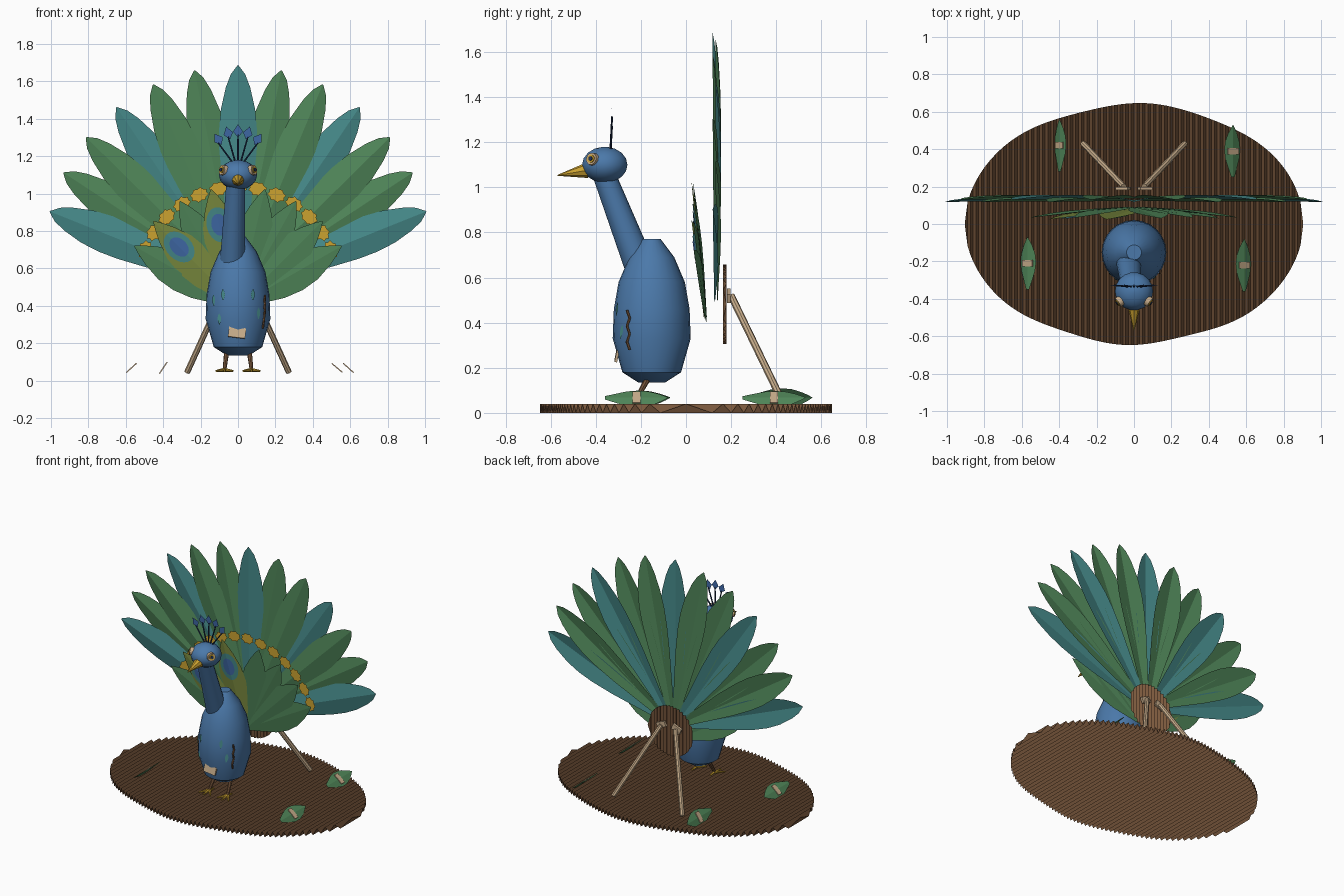
import bpy, bmesh, math
from mathutils import Vector

if "Cube" in bpy.data.objects:
    bpy.data.objects.remove(bpy.data.objects["Cube"])

def mat(name, r, g, b):
    m = bpy.data.materials.new(name)
    m.diffuse_color = (r, g, b, 1)
    m.use_nodes = True
    m.node_tree.nodes["Principled BSDF"].inputs["Base Color"].default_value = m.diffuse_color
    return m

BLUE = mat("peacock blue", 0.07, 0.19, 0.40)
GREEN = mat("leaf green", 0.08, 0.24, 0.10)
TEAL = mat("teal", 0.06, 0.25, 0.25)
BROWN = mat("cardboard brown", 0.19, 0.095, 0.045)
TAN = mat("tan", 0.58, 0.42, 0.26)
GOLD = mat("gold", 0.60, 0.36, 0.03)
OLIVE = mat("olive", 0.20, 0.26, 0.05)
NAVY = mat("navy", 0.012, 0.03, 0.09)
SPOT = mat("spot blue", 0.05, 0.14, 0.38)

def make(name, verts, faces, m, smooth=False):
    me = bpy.data.meshes.new(name)
    me.from_pydata([tuple(v) for v in verts], [], faces)
    me.materials.append(m)
    bm = bmesh.new()
    bm.from_mesh(me)
    bmesh.ops.recalc_face_normals(bm, faces=bm.faces)
    bm.to_mesh(me)
    bm.free()
    for p in me.polygons:
        p.use_smooth = smooth
    ob = bpy.data.objects.new(name, me)
    bpy.context.collection.objects.link(ob)
    return ob

def lathe(name, rings, m, sides=24):
    """Capped tube through (centre, radius, axis u, axis v) rings."""
    verts, faces = [], []
    for c, r, u, v in rings:
        for i in range(sides):
            a = 2 * math.pi * i / sides
            verts.append(Vector(c) + u * (r * math.cos(a)) + v * (r * math.sin(a)))
    for k in range(len(rings) - 1):
        for i in range(sides):
            j = (i + 1) % sides
            faces.append((k*sides + i, k*sides + j, (k+1)*sides + j, (k+1)*sides + i))
    faces.append(tuple(range(sides)))
    faces.append(tuple((len(rings) - 1) * sides + i for i in range(sides)))
    ob = make(name, verts, faces, m, True)
    bpy.ops.object.select_all(action='DESELECT')
    ob.select_set(True)
    bpy.context.view_layer.objects.active = ob
    bpy.ops.object.shade_smooth_by_angle(angle=math.radians(40))
    return ob

def rod(name, a, b, r1, r2, m, sides=12):
    a, b = Vector(a), Vector(b)
    d = (b - a).normalized()
    u = d.orthogonal().normalized()
    v = d.cross(u)
    return lathe(name, [(a, r1, u, v), (b, r2, u, v)], m, sides)

def box(name, c, size, m, rot=(0, 0, 0)):
    v = [(x*size[0]/2, y*size[1]/2, z*size[2]/2) for x in (-1, 1) for y in (-1, 1) for z in (-1, 1)]
    f = [(0, 1, 3, 2), (4, 6, 7, 5), (0, 4, 5, 1), (2, 3, 7, 6), (0, 2, 6, 4), (1, 5, 7, 3)]
    ob = make(name, v, f, m)
    ob.location, ob.rotation_euler = c, rot
    return ob

def feather(name, r0, length, width, prof, ang, cz, y0, lean, slope, m):
    """Folded blade fanned by ang about (0, cz); the rib stands forward."""
    verts, faces = [], []
    for t, w in prof:
        r = r0 + t * length
        for s in (-1, 0, 1):
            u = s * w * width
            verts.append((math.sin(ang)*r + math.cos(ang)*u,
                          y0 - lean*r + slope*abs(u),
                          cz + math.cos(ang)*r - math.sin(ang)*u))
    for k in range(len(prof) - 1):
        for s in (0, 1):
            faces.append((3*k + s, 3*k + s + 1, 3*k + s + 4, 3*k + s + 3))
    return make(name, verts, faces, m)

LONG = [(0, .15), (.2, .45), (.45, .83), (.6, .98), (.7, 1), (.8, .9), (.9, .64), (.96, .38), (1, .03)]
LEAF = [(0, .2), (.15, .5), (.35, .88), (.52, 1), (.68, .9), (.83, .58), (.93, .28), (1, .02)]
OVAL = [(.5 - .5*math.cos(math.pi*i/10), max(.01, math.sin(math.pi*i/10))) for i in range(11)]
DIAMOND = [(0, .02), (.45, 1), (1, .02)]

def corrugated(name, rx, ry, step, h, wob):
    """Zigzag cardboard sheet with a wavy oval outline, flutes along y."""
    n = int(rx / step)
    verts, faces = [], []
    for i in range(-n, n + 1):
        x = rx * i / n
        y = ry * math.sqrt(max(0, 1 - (x/rx)**2))
        z = h if i % 2 else 0
        verts += [(x, -y*(1 + wob*math.sin(9*x + 2)), z), (x, y*(1 + wob*math.sin(8*x + 1)), z)]
    for k in range(2 * n):
        faces.append((2*k, 2*k + 2, 2*k + 3, 2*k + 1))
    return make(name, verts, faces, BROWN)

# Cardboard base and the disc holding the tail
corrugated("base", .905, .638, .0148, .04, .015)
hub = corrugated("tail_disc", .177, .177, .0125, .015, 0)
hub.rotation_euler = (math.pi/2, 0, 0)
hub.location = (0, .18, .482)

# Body, neck, head, beak
X, Y = Vector((1, 0, 0)), Vector((0, 1, 0))
prof = [(.06, .135), (.13, .18), (.173, .33), (.168, .46), (.147, .58), (.1, .69), (.04, .77)]
lathe("body", [((0, -.152, z), r, X, Y) for r, z in prof], BLUE)
rod("neck", (-.03, -.19, .61), (-.012, -.365, 1.06), .069, .05, BLUE, 16)
hp = [math.pi * (i + .25) / 8.5 for i in range(9)]
lathe("head", [((0, -.36, 1.1 - .08*math.cos(a)), .102*math.sin(a), X, Y) for a in hp], BLUE, 18)
rod("beak", (0, -.44, 1.075), (0, -.57, 1.053), .034, .002, GOLD, 8)

for s in (-1, 1):
    # Eyes: three stacked discs
    d = Vector((s*.8, -.56, .2)).normalized()
    p = Vector((0, -.36, 1.105)) + d * .08
    for nm, r, l, m in (("eye_rim", .03, .028, TAN), ("eye_iris", .02, .032, GOLD), ("pupil", .011, .036, NAVY)):
        rod(nm, p, p + d*l, r, r * .9, m, 14)
    # Legs and toes
    rod("leg", (s*.06, -.165, .16), (s*.072, -.22, .06), .014, .01, BROWN, 8)
    for k in (-1, 0, 1):
        rod("toe", (s*.072, -.215, .058), (s*.072 + k*.045, -.29 + abs(k)*.015, .052), .011, .005, GOLD, 6)
    rod("back_toe", (s*.072, -.215, .058), (s*.072, -.17, .052), .01, .005, GOLD, 6)
    # Props behind the tail, with tape
    rod("prop", (s*.055, .2, .52), (s*.272, .43, .045), .016, .016, TAN, 8)
    box("prop_tape", (s*.06, .19, .52), (.07, .016, .04), TAN, (0, s*.4, 0))

# Crest
for i in range(-2, 3):
    x, z = i*.053, 1.335 - .011*i*i
    rod("crest_stem", (i*.012, -.335, 1.16), (x, -.328, z - .02), .005, .004, NAVY, 6)
    c = feather("crest_tip", -.035, .07, .026, DIAMOND, i*.3, 0, 0, .05, 0, SPOT)
    c.location = (x, -.33, z)

# Large tail fan with gold scalloped patches
for i in range(-6, 7):
    a = math.radians(11.35 * i)
    n = abs(i)
    feather("tail_feather", .01, 1.175 - .0028*n*n, .102, LONG, a, .5,
            .125 + .012*(i % 2), .006, .22, TEAL if n % 3 == 0 else GREEN)
    pts = []
    for k in range(16):
        r = .052 if k % 2 else .042
        u, v = r*math.cos(k*math.pi/8), .535 + r*.75*math.sin(k*math.pi/8)
        pts.append((math.sin(a)*v + math.cos(a)*u, .106, .5 + math.cos(a)*v - math.sin(a)*u))
    make("gold_patch", pts, [tuple(range(16))], GOLD)

# Short front fan; two olive feathers carry eye spots
for k, deg in enumerate((13, 29, 45, 60)):
    for s in (-1, 1):
        a = s * math.radians(deg)
        olive = s < 0 and deg in (13, 45)
        y0 = .088 + .004*(k % 2) - (.006 if olive else 0)
        feather("short_feather", .02, .62, .1, LEAF, a, .4, y0, .09, .1, OLIVE if olive else GREEN)
        if olive:
            feather("spot_ring", .35, .19, .068, OVAL, a, .4, y0 - .004, .09, .1, TEAL)
            feather("spot_core", .385, .12, .042, OVAL, a, .4, y0 - .007, .09, .1, SPOT)

# Leaves taped on the base
for x, y, tilt in ((-.57, -.21, -42), (.59, -.22, 42), (.53, .39, 40), (-.4, .42, -56)):
    rot = (-math.pi/2, 0, 0)
    leaf = feather("base_leaf", -.14, .28, .055, LEAF, 0, 0, 0, 0, .15, GREEN)
    tape = box("leaf_tape", (0, 0, 0), (.075, .006, .035), TAN)
    for ob in (leaf, tape):
        ob.rotation_mode = 'QUATERNION'
        q = Vector((0, 1, 0))
        from mathutils import Quaternion
        ob.rotation_quaternion = Quaternion(q, math.radians(tilt)) @ Quaternion((1, 0, 0), -math.pi/2)
        ob.location = (x, y, .068)

# Chest patch, stitched seam and small tufts
box("chest_patch", (-.005, -.306, .257), (.092, .012, .055), TAN, (-.2, .12, 0))
for k in range(5):
    z = .28 + .035*k
    y = -.25 - .012*(k % 2)
    x = .128 + .004*min(k, 2)
    rod("seam", (x + .006, y, z), (x + .009, -.25 - .012*((k + 1) % 2), z + .035), .006, .006, BROWN, 6)
for x, z in ((-.08, .46), (.08, .46), (-.13, .43), (-.1, .33), (.11, .36)):
    y = -.152 - math.sqrt(.172**2 - x*x) - .002
    t = feather("tuft", -.03, .06, .011, LEAF, x, 0, 0, -.1, 0, TEAL)
    t.location = (x, y, z)
    t.rotation_euler = (0, 0, x * 5.5)
